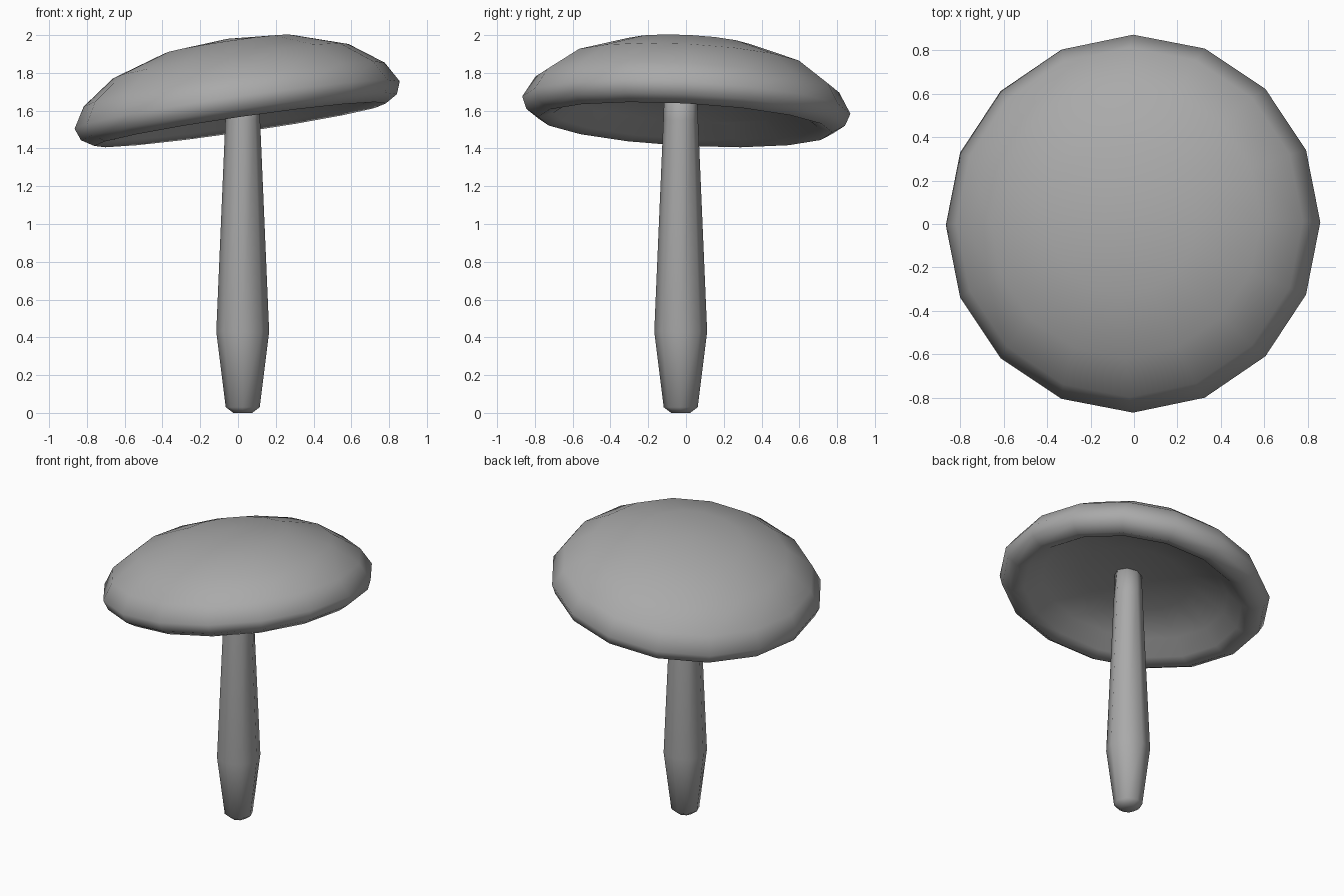
import bpy, bmesh
from math import sin, cos, pi
from mathutils import Matrix

cube = bpy.data.objects.get("Cube")
if cube:
    bpy.data.objects.remove(cube, do_unlink=True)

grey = bpy.data.materials.new("plain grey")
grey.use_nodes = True
colour = (0.4, 0.4, 0.4, 1)
grey.diffuse_color = colour
grey.node_tree.nodes["Principled BSDF"].inputs["Base Color"].default_value = colour


def lathe(name, profile, sides, matrix):
    """Turn a closed (radius, height) profile; zero radius makes a pole."""
    bm = bmesh.new()
    rings = []
    for r, h in profile:
        if r == 0:
            rings.append([bm.verts.new((0, 0, h))] * sides)
        else:
            turns = [2 * pi * i / sides for i in range(sides)]
            rings.append([bm.verts.new((r * cos(a), r * sin(a), h)) for a in turns])
    for low, high in zip(rings, rings[1:]):
        for i in range(sides):
            j = (i + 1) % sides
            corners = dict.fromkeys((low[i], low[j], high[j], high[i]))
            bm.faces.new(list(corners))
    bmesh.ops.recalc_face_normals(bm, faces=bm.faces)
    bm.transform(matrix)
    mesh = bpy.data.meshes.new(name)
    bm.to_mesh(mesh)
    bm.free()
    mesh.materials.append(grey)
    mesh.shade_smooth()
    obj = bpy.data.objects.new(name, mesh)
    bpy.context.collection.objects.link(obj)
    return obj


# Stem: narrow foot, bulge low down, long taper into the cap
stem_profile = [(0, 0), (0.05, 0), (0.09, 0.03), (0.14, 0.43),
                (0.092, 1.55), (0.085, 1.75), (0, 1.75)]
lathe("stem", stem_profile, 8, Matrix.Translation((0.025, -0.028, 0)))

# Cap: tilted dome with a rounded rim and a hollow underside
cap_profile = [(0, 0.11), (0.35, 0.09), (0.6, 0.03), (0.7, -0.05),
               (0.78, -0.075), (0.845, -0.035), (0.87, 0.03), (0.805, 0.14),
               (0.63, 0.265), (0.345, 0.355), (0, 0.385)]
tilt = Matrix.Rotation(-0.053, 4, "X") @ Matrix.Rotation(-0.145, 4, "Y")
lathe("cap", cap_profile, 16, Matrix.Translation((0, 0, 1.6)) @ tilt)
